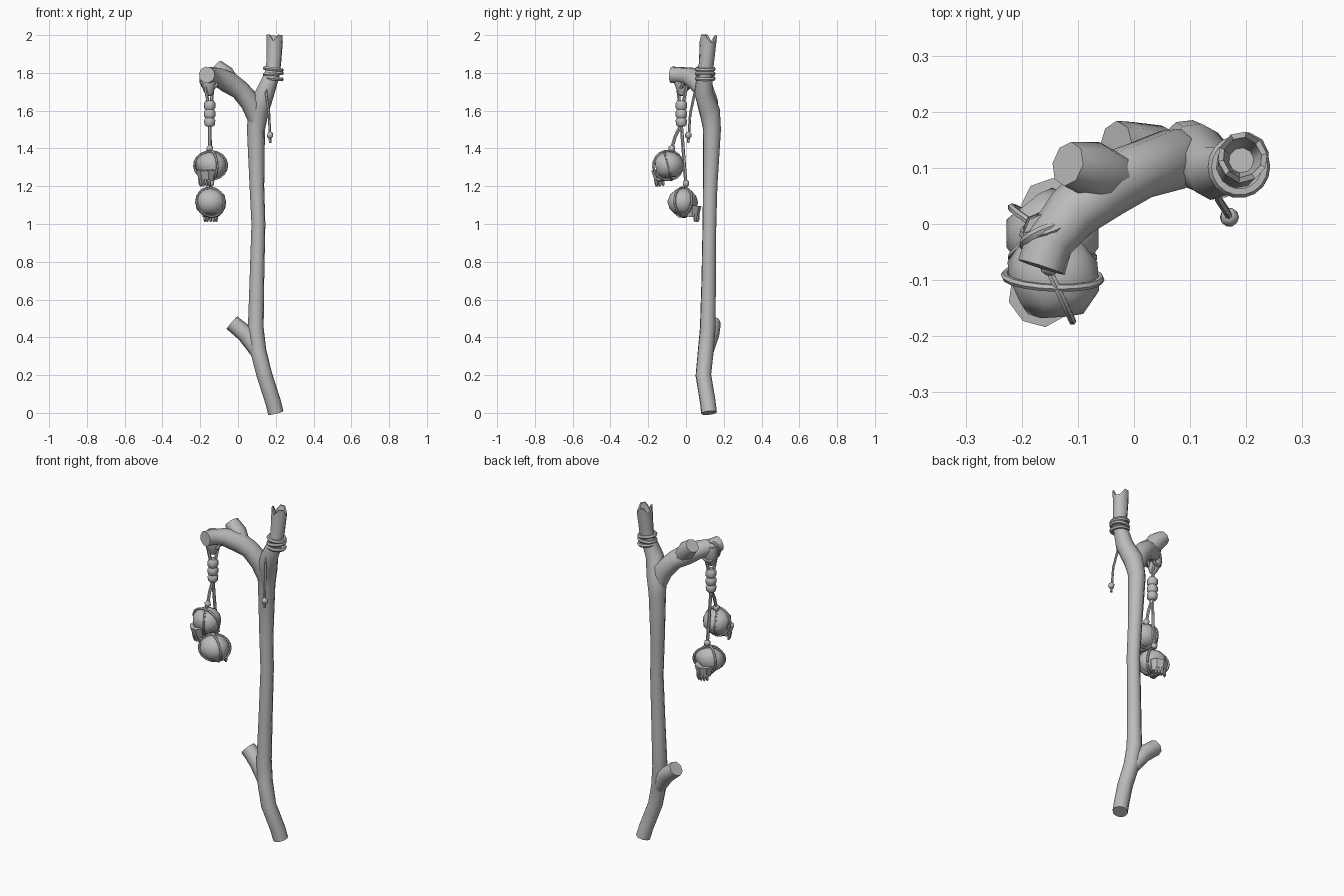
import bpy, bmesh, math
from mathutils import Vector, Matrix

cube = bpy.data.objects.get("Cube")
if cube:
    bpy.data.objects.remove(cube, do_unlink=True)

GREY = (0.5, 0.5, 0.5, 1)
mat = bpy.data.materials.new("plain grey")
mat.use_nodes = True
mat.diffuse_color = GREY
mat.node_tree.nodes["Principled BSDF"].inputs["Base Color"].default_value = GREY


def finish(name, bm, angle=50):
    bmesh.ops.recalc_face_normals(bm, faces=bm.faces)
    mesh = bpy.data.meshes.new(name)
    bm.to_mesh(mesh)
    bm.free()
    obj = bpy.data.objects.new(name, mesh)
    mesh.materials.append(mat)
    bpy.context.collection.objects.link(obj)
    bpy.ops.object.select_all(action='DESELECT')
    obj.select_set(True)
    bpy.context.view_layer.objects.active = obj
    bpy.ops.object.shade_smooth_by_angle(angle=math.radians(angle))
    return obj


def tube(name, stations, sides=10, hollow=False):
    """Loft round sections through (x, y, z, radius) stations."""
    pts = [Vector(s[:3]) for s in stations]
    radii = [s[3] for s in stations]
    bm = bmesh.new()
    last = len(pts) - 1
    rings = []

    def ring(centre, radius, u, v):
        angles = [math.tau * k / sides for k in range(sides)]
        rings.append([bm.verts.new(centre + radius * (u * math.cos(a) + v * math.sin(a)))
                      for a in angles])

    old = None
    for i, p in enumerate(pts):
        t = (pts[min(i + 1, last)] - pts[max(i - 1, 0)]).normalized()
        if old is None:
            u = t.orthogonal().normalized()
        else:
            u = old.rotation_difference(t) @ u
        old = t
        v = t.cross(u)
        ring(p, radii[i], u, v)
    if hollow:
        # broken rim and a shallow cup inside it
        ring(pts[-1], radii[-1] * 0.78, u, v)
        for r in rings[-2:]:
            for k in range(0, sides, 3):
                r[k].co -= t * 0.035
        ring(pts[-1] - t * 0.08, radii[-1] * 0.5, u, v)
    for a, b in zip(rings, rings[1:]):
        for k in range(sides):
            n = (k + 1) % sides
            bm.faces.new((a[k], a[n], b[n], b[k]))
    bm.faces.new(rings[0])
    bm.faces.new(rings[-1])
    return finish(name, bm)


def cord(name, points, radius=0.009):
    return tube(name, [(*p, radius) for p in points], 6)


def loop(name, matrix, rx, ry, radius=0.009, steps=18):
    """Closed cord ring lying in the local xy plane of matrix."""
    bm = bmesh.new()
    rings = []
    for i in range(steps):
        a = math.tau * i / steps
        out = Vector((math.cos(a), math.sin(a), 0))
        c = Vector((out.x * rx, out.y * ry, 0))
        rings.append([bm.verts.new(matrix @ (c + radius * (out * math.cos(b) + Vector((0, 0, math.sin(b))))))
                      for b in [math.tau * k / 6 for k in range(6)]])
    for i in range(steps):
        a, b = rings[i], rings[(i + 1) % steps]
        for k in range(6):
            n = (k + 1) % 6
            bm.faces.new((a[k], a[n], b[n], b[k]))
    return finish(name, bm)


def ball(name, centre, scale, matrix=Matrix(), detail=2):
    bm = bmesh.new()
    m = matrix @ Matrix.Translation(centre) @ Matrix.Diagonal((*scale, 1))
    bmesh.ops.create_icosphere(bm, subdivisions=detail, radius=1, matrix=m)
    return finish(name, bm)


# Trunk with its broken hollow tip
tube("trunk", [
    (0.2, 0.122, 0.0, 0.042), (0.185, 0.115, 0.06, 0.042), (0.14, 0.092, 0.2, 0.042),
    (0.107, 0.105, 0.33, 0.043), (0.094, 0.115, 0.45, 0.042), (0.1, 0.12, 0.7, 0.039),
    (0.108, 0.124, 1.0, 0.037), (0.1, 0.128, 1.2, 0.039), (0.095, 0.138, 1.5, 0.048),
    (0.108, 0.125, 1.6, 0.056), (0.145, 0.092, 1.7, 0.05), (0.18, 0.1, 1.79, 0.041),
    (0.189, 0.108, 1.85, 0.04), (0.194, 0.12, 2.0, 0.045)], hollow=True)

# Side branches
tube("lower_stub", [(0.1, 0.11, 0.32, 0.035), (0.045, 0.128, 0.415, 0.048),
                    (-0.005, 0.138, 0.455, 0.044), (-0.032, 0.14, 0.478, 0.044)], 8)
tube("upper_branch", [
    (0.1, 0.125, 1.54, 0.042), (0.07, 0.115, 1.64, 0.056), (0.01, 0.095, 1.71, 0.052),
    (-0.05, 0.068, 1.75, 0.058), (-0.11, 0.02, 1.78, 0.05),
    (-0.15, -0.03, 1.787, 0.044), (-0.165, -0.077, 1.79, 0.044)])
tube("upper_stub", [(-0.02, 0.08, 1.73, 0.04), (-0.07, 0.095, 1.79, 0.052),
                    (-0.118, 0.107, 1.835, 0.04)], 8)

# Binding on the trunk tip and its loose end
for i, (z, tilt) in enumerate([(1.77, 0.1), (1.795, -0.08), (1.82, 0.12)]):
    m = Matrix.Translation((0.187, 0.102, z)) @ Matrix.Rotation(tilt, 4, 'Y')
    loop(f"trunk_binding_{i + 1}", m, 0.045, 0.045, 0.011)
cord("loose_cord", [(0.145, 0.07, 1.77), (0.15, 0.045, 1.69), (0.165, 0.022, 1.58),
                    (0.17, 0.012, 1.43)], 0.007)
ball("loose_cord_bead", (0.17, 0.012, 1.47), (0.019, 0.019, 0.022), detail=1)

# Binding on the branch end, gathering down to the beads
tube("branch_wrap", [(-0.158, -0.02, 1.8, 0.04), (-0.158, -0.02, 1.75, 0.045),
                     (-0.153, -0.02, 1.7, 0.026), (-0.15, -0.024, 1.68, 0.014)], 8)
for i, tilt in enumerate((-0.25, 0.2)):
    m = (Matrix.Translation((-0.152, -0.022 + 0.02 * i, 1.77)) @ Matrix.Rotation(0.35, 4, 'Z')
         @ Matrix.Rotation(math.pi / 2 + tilt, 4, 'X'))
    loop(f"branch_binding_{i + 1}", m, 0.047, 0.055)
for s in (-1, 1):
    cord("gathered_cord", [(-0.153 + 0.022 * s, -0.02 + 0.025 * s, 1.74),
                           (-0.15 + 0.008 * s, -0.025 + 0.01 * s, 1.64)])

# Row of beads
profile = [(1.655, 0.02), (1.64, 0.03), (1.615, 0.03), (1.605, 0.023), (1.595, 0.03),
           (1.57, 0.03), (1.56, 0.023), (1.55, 0.03), (1.525, 0.028), (1.515, 0.018)]
tube("bead_row", [(-0.15, -0.025, z, r) for z, r in profile], 8)

# Hanging cords with knots
HANGERS = [("upper", (-0.15, -0.075, 1.4), (-0.145, -0.095, 1.31), -0.6, 0.15),
           ("lower", (-0.143, 0.0, 1.215), (-0.145, -0.015, 1.115), math.pi, 0.05)]
for label, knot, centre, yaw, pitch in HANGERS:
    x, y, z = knot
    cord(f"{label}_cord", [(-0.15, -0.025, 1.53), (x, y * 0.7 - 0.006, z + 0.06),
                           knot, (x, y - 0.005, z - 0.05)])
    ball(f"{label}_knot", knot, (0.02, 0.02, 0.022), detail=1)

    # Skull, facing its local -y
    m = (Matrix.Translation(centre) @ Matrix.Rotation(yaw, 4, 'Z')
         @ Matrix.Rotation(pitch, 4, 'X'))
    skull = ball(f"{label}_skull", (0, 0.002, 0), (0.086, 0.082, 0.076), m)
    inverse = m.inverted()
    for vert in skull.data.vertices:
        p = inverse @ vert.co
        # flatten the base and press in the eye sockets
        p.z = max(p.z, -0.064)
        if p.y < -0.05 and 0.018 < abs(p.x) < 0.055 and -0.035 < p.z < 0.025:
            p.y += 0.02
        vert.co = m @ p
    bm = bmesh.new()
    bmesh.ops.create_cone(bm, cap_ends=True, segments=8, radius1=0.042, radius2=0.056, depth=0.06,
                          matrix=m @ Matrix.Translation((0, -0.05, -0.045))
                          @ Matrix.Diagonal((1, 0.85, 1, 1)))
    finish(f"{label}_jaw", bm, 30)
    for k in range(5):
        a = (k - 2) * 0.5
        px, py = 0.036 * math.sin(a), -0.05 - 0.032 * math.cos(a)
        tooth = [(px, py, -0.06, 0.009), (px, py, -0.09, 0.008), (px, py, -0.1, 0.004)]
        tube(f"{label}_tooth_{k + 1}", [(*(m @ Vector(t[:3])), t[3]) for t in tooth], 6)

    # Cords crossing over the skull
    for s in (-1, 1):
        r = (m @ Matrix.Rotation(0.55 * s, 4, 'Z') @ Matrix.Rotation(math.pi / 2 + 0.12 * s, 4, 'X'))
        loop(f"{label}_skull_cord", r, 0.086, 0.077, 0.007)
